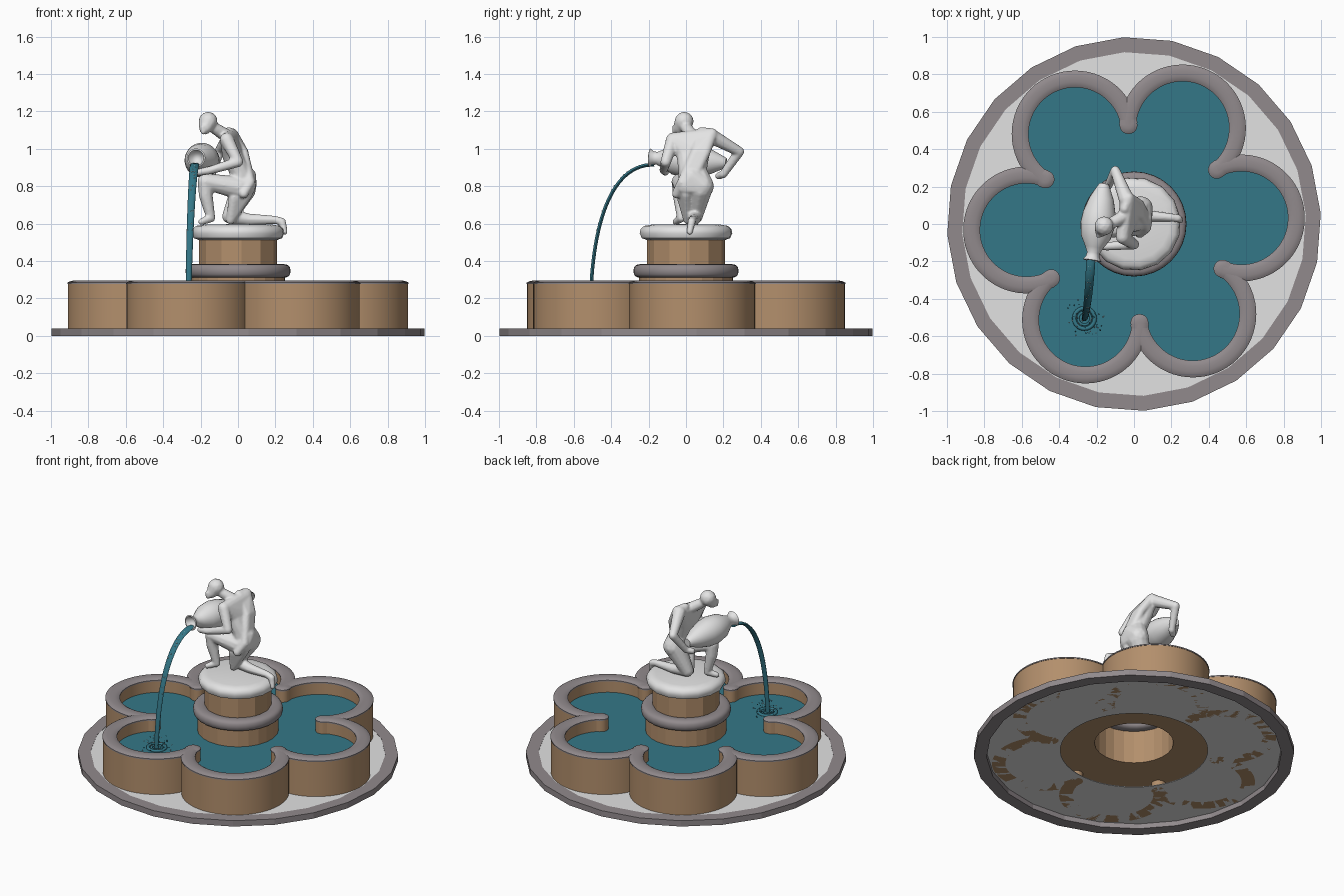
import bpy, bmesh, random
from math import sin, cos, pi, radians, sqrt
from mathutils import Vector, Matrix
from mathutils.geometry import interpolate_bezier

cube = bpy.data.objects.get("Cube")
if cube:
    bpy.data.objects.remove(cube, do_unlink=True)


def material(name, *rgb):
    m = bpy.data.materials.new(name)
    m.use_nodes = True
    m.diffuse_color = (*rgb, 1)
    m.node_tree.nodes["Principled BSDF"].inputs["Base Color"].default_value = (*rgb, 1)
    return m


BROWN = material("brown stone", .45, .275, .15)
GREY = material("grey coping", .285, .255, .265)
PALE = material("pale paving", .76, .76, .76)
WHITE = material("white marble", .77, .77, .77)
WATER = material("water", .034, .185, .245)


def finish(name, bm, mat, smooth=None):
    mesh = bpy.data.meshes.new(name)
    bm.to_mesh(mesh)
    bm.free()
    mesh.materials.append(mat)
    ob = bpy.data.objects.new(name, mesh)
    bpy.context.collection.objects.link(ob)
    if smooth:
        bpy.ops.object.select_all(action='DESELECT')
        ob.select_set(True)
        bpy.context.view_layer.objects.active = ob
        bpy.ops.object.shade_smooth_by_angle(angle=radians(smooth))
    return ob


def loft(name, rings, mat, smooth=None, loop=True, closed=False, caps=False):
    """Skin rows of points; loop joins each row's ends, closed joins last row to first."""
    bm = bmesh.new()
    rows = [[bm.verts.new(p) for p in ring] for ring in rings]
    n = len(rows[0])
    pairs = list(zip(rows, rows[1:])) + ([(rows[-1], rows[0])] if closed else [])
    for a, b in pairs:
        for i in range(n if loop else n - 1):
            j = (i + 1) % n
            bm.faces.new((a[i], a[j], b[j], b[i]))
    if caps:
        bm.faces.new(rows[0])
        bm.faces.new(rows[-1])
    bmesh.ops.remove_doubles(bm, verts=bm.verts, dist=1e-5)
    bmesh.ops.recalc_face_normals(bm, faces=bm.faces)
    return finish(name, bm, mat, smooth)


def lathe(name, profile, sides, mat, smooth=None, closed=False, turn=0.0):
    angles = [radians(turn) + 2 * pi * i / sides for i in range(sides)]
    rings = [[(r * cos(a), r * sin(a), z) for a in angles] for r, z in profile]
    return loft(name, rings, mat, smooth, closed=closed)


def box(r0, r1, z0, z1):
    return [(r0, z0), (r1, z0), (r1, z1), (r0, z1)]


def bulge(r, z, width, height, steps=16):
    """Rounded cross-section, slightly squarer than an ellipse."""
    def power(v):
        return abs(v) ** .75 * (1 if v > 0 else -1)
    return [(r + width * power(cos(2 * pi * i / steps)),
             z + height * power(sin(2 * pi * i / steps))) for i in range(steps)]


# Round paved base: a rim around a thin raised paving sheet
TURN = 3.2
lathe("base_rim", box(.92, 1, 0, .04), 24, GREY, closed=True, turn=TURN)
lathe("paving", box(.46, .925, .034, .038), 48, PALE, closed=True, turn=TURN)

# Six-lobed basin
DIST, INNER, OUTER = .575, .249, .339


def petal(radius, z):
    """Outline of six merged circles at height z."""
    pts = []
    for i in range(240):
        a = 2 * pi * i / 240
        phi = (a + pi / 6) % (pi / 3) - pi / 6
        r = DIST * cos(phi) + sqrt(max(0, radius ** 2 - (DIST * sin(phi)) ** 2))
        t = a + radians(TURN)
        pts.append((r * cos(t), r * sin(t), z))
    return pts


def circle(r, z):
    angles = [2 * pi * i / 240 + radians(TURN) for i in range(240)]
    return [(r * cos(a), r * sin(a), z) for a in angles]


def petal_sheet(name, hole, z0, z1, mat):
    loft(name, [circle(hole, z0), petal(.29, z0), petal(.29, z1), circle(hole, z1)],
         mat, closed=True)


petal_sheet("basin_floor", .249, .086, .092, BROWN)
petal_sheet("basin_water", .249, .195, .2, WATER)

WALL = box(INNER + .003, OUTER - .003, .034, .282)
COPING = [(INNER, .276), (INNER, .284), (INNER + .012, .291), (INNER + .03, .295),
          (OUTER - .03, .295), (OUTER - .012, .291), (OUTER, .284), (OUTER, .276)]
for k in range(6):
    spin = Matrix.Rotation(radians(TURN + 60 * k), 4, 'Z')
    arc = [radians(-113 + 226 * i / 40) for i in range(41)]
    for name, profile, mat in (("lobe_wall", WALL, BROWN), ("lobe_coping", COPING, GREY)):
        rows = [[spin @ Vector((DIST + r * cos(a), r * sin(a), z)) for a in arc]
                for r, z in profile]
        loft(name, rows, mat, 35, loop=False, closed=True)
    # rounded tip where two lobes meet
    tip = spin @ Matrix.Rotation(radians(30), 4, 'Z') @ Vector((.53, 0, 0))
    post = lathe("wall_tip", [(0, .034), (.045, .034), (.045, .282), (0, .282)], 20, BROWN, 35)
    cap = lathe("coping_tip", [(0, .276), (.048, .276), (.048, .284), (.036, .291),
                               (.018, .2945), (0, .2945)], 20, GREY, 35)
    post.location = cap.location = tip

# Pedestal, hollow underneath
lathe("pedestal_foot", box(.247, .253, .086, .325), 24, BROWN, closed=True, turn=5)
lathe("pedestal_ring", bulge(.235, .347, .046, .037), 32, GREY, 60, closed=True)
lathe("pedestal_column", box(.204, .21, .35, .53), 12, BROWN, closed=True, turn=5)
lathe("statue_plinth", [(0, .512), (.21, .512), (.238, .522), (.25, .548), (.245, .572),
                        (.225, .588), (.19, .594), (0, .598)], 16, WHITE, 40, turn=8)

# Kneeling figure: rounded hulls fused into one skin
body = bmesh.new()


def hull(*balls):
    bm = bmesh.new()
    for x, y, z, r in balls:
        ball = bmesh.new()
        bmesh.ops.create_icosphere(ball, subdivisions=2, radius=r)
        for v in ball.verts:
            bm.verts.new(v.co + Vector((x, y, z)))
        ball.free()
    bmesh.ops.convex_hull(bm, input=bm.verts)
    loose = [v for v in bm.verts if not v.link_faces]
    bmesh.ops.delete(bm, geom=loose, context='VERTS')
    bmesh.ops.recalc_face_normals(bm, faces=bm.faces)
    part = bpy.data.meshes.new("part")
    bm.to_mesh(part)
    bm.free()
    body.from_mesh(part)
    bpy.data.meshes.remove(part)


def limb(*balls):
    for a, b in zip(balls, balls[1:]):
        hull(a, b)


# torso, neck and head
hull((-.06, -.065, 1.05, .038), (-.035, .125, 1.07, .04), (-.035, .0, .97, .052),
     (-.015, .07, .97, .056))
hull((-.035, .0, .97, .052), (-.015, .07, .97, .056), (.01, .015, .88, .056),
     (.015, .055, .88, .056))
hull((.01, .015, .88, .056), (.015, .055, .88, .056), (.035, .085, .8, .066),
     (.025, .02, .8, .062))
limb((-.07, .03, 1.075, .036), (-.14, -.005, 1.12, .03))
hull((-.16, -.01, 1.147, .052), (-.175, -.035, 1.11, .034))
hull((-.175, -.04, 1.11, .03), (-.187, -.06, 1.09, .014), (-.196, -.068, 1.118, .007))
# arms, with hands on the jar
limb((-.06, -.07, 1.05, .038), (-.0, -.108, .93, .029), (-.15, -.12, .885, .022),
     (-.21, -.11, .875, .02))
limb((-.04, .13, 1.07, .042), (-.1, .285, .985, .027), (-.14, .2, .865, .022),
     (-.17, .175, .855, .02))
# raised leg and kneeling leg
limb((.01, .0, .79, .064), (-.175, -.035, .825, .043), (-.172, -.033, .75, .038),
     (-.145, -.025, .63, .024), (-.195, -.055, .61, .018))
limb((.03, .075, .79, .07), (-.045, .05, .64, .041), (.06, .045, .622, .032),
     (.2, .035, .62, .022), (.235, .03, .61, .022), (.25, .02, .555, .016))
# draped cloth: broad sash over the back, wrap around the hips, fall to the plinth
hull((-.05, .08, 1.09, .026), (-.03, .14, 1.08, .03), (.03, .05, .98, .026),
     (.03, .105, .98, .026))
hull((.03, .05, .98, .026), (.03, .105, .98, .026), (.065, -.02, .82, .028),
     (.065, .03, .82, .028))
limb((.065, -.02, .82, .028), (.03, -.05, .76, .026))
hull((.045, .03, .85, .055), (.045, .09, .8, .056), (.04, .0, .8, .056))
hull((.05, .0, .76, .03), (-.02, -.02, .74, .03), (-.04, .01, .62, .025))

figure = finish("kneeling_figure", body, WHITE)
fuse = figure.modifiers.new("fuse", 'REMESH')
fuse.mode = 'VOXEL'
fuse.voxel_size = .007
fuse.use_smooth_shade = True
soften = figure.modifiers.new("soften", 'SMOOTH')
soften.factor = .5
soften.iterations = 3

# Jar lying on its side
jar = lathe("jar", [(0, 0), (.025, 0), (.036, .02), (.065, .08), (.088, .16), (.093, .22),
                    (.08, .29), (.048, .345), (.034, .375), (.036, .395), (.05, .415),
                    (.042, .418), (.025, .385), (0, .375)], 28, WHITE, 50)
tail, mouth = Vector((-.16, .215, .925)), Vector((-.225, -.2, .952))
jar.location = tail
jar.rotation_euler = (mouth - tail).to_track_quat('Z', 'Y').to_euler()

# Falling stream
path = interpolate_bezier(Vector((-.23, -.17, .915)), Vector((-.24, -.4, .92)),
                          Vector((-.26, -.5, .6)), Vector((-.265, -.51, .19)), 28)
rings = []
for i, p in enumerate(path):
    ahead, behind = path[min(i + 1, 27)], path[max(i - 1, 0)]
    side = Vector((1, 0, 0))
    up = side.cross(ahead - behind).normalized()
    width = .025 - .01 * i / 27
    rings.append([p + side * width * cos(a * pi / 5) + up * .01 * sin(a * pi / 5)
                  for a in range(10)])
loft("water_stream", rings, WATER, 50, caps=True)

# Splash ring and droplets
for radius, thick in ((.055, .011), (.034, .007)):
    ripple = lathe("splash_ring", bulge(radius, .2, thick, thick, 8), 24, WATER, 60, closed=True)
    ripple.location = (-.265, -.505, 0)
random.seed(4)
for name, mat, count in (("splash_drops", WATER, 40), ("foam_drops", WHITE, 40)):
    bm = bmesh.new()
    for i in range(count):
        a, r = random.uniform(0, 2 * pi), random.uniform(.03, .11)
        spot = Vector((-.265 + r * cos(a), -.505 + r * sin(a), random.uniform(.2, .25)))
        if mat == WHITE and i % 2:
            spot = random.choice(path) + Vector((random.uniform(-.014, .014), -.009, .004))
        bmesh.ops.create_icosphere(bm, subdivisions=1, radius=random.uniform(.0025, .004),
                                   matrix=Matrix.Translation(spot))
    finish(name, bm, mat)
